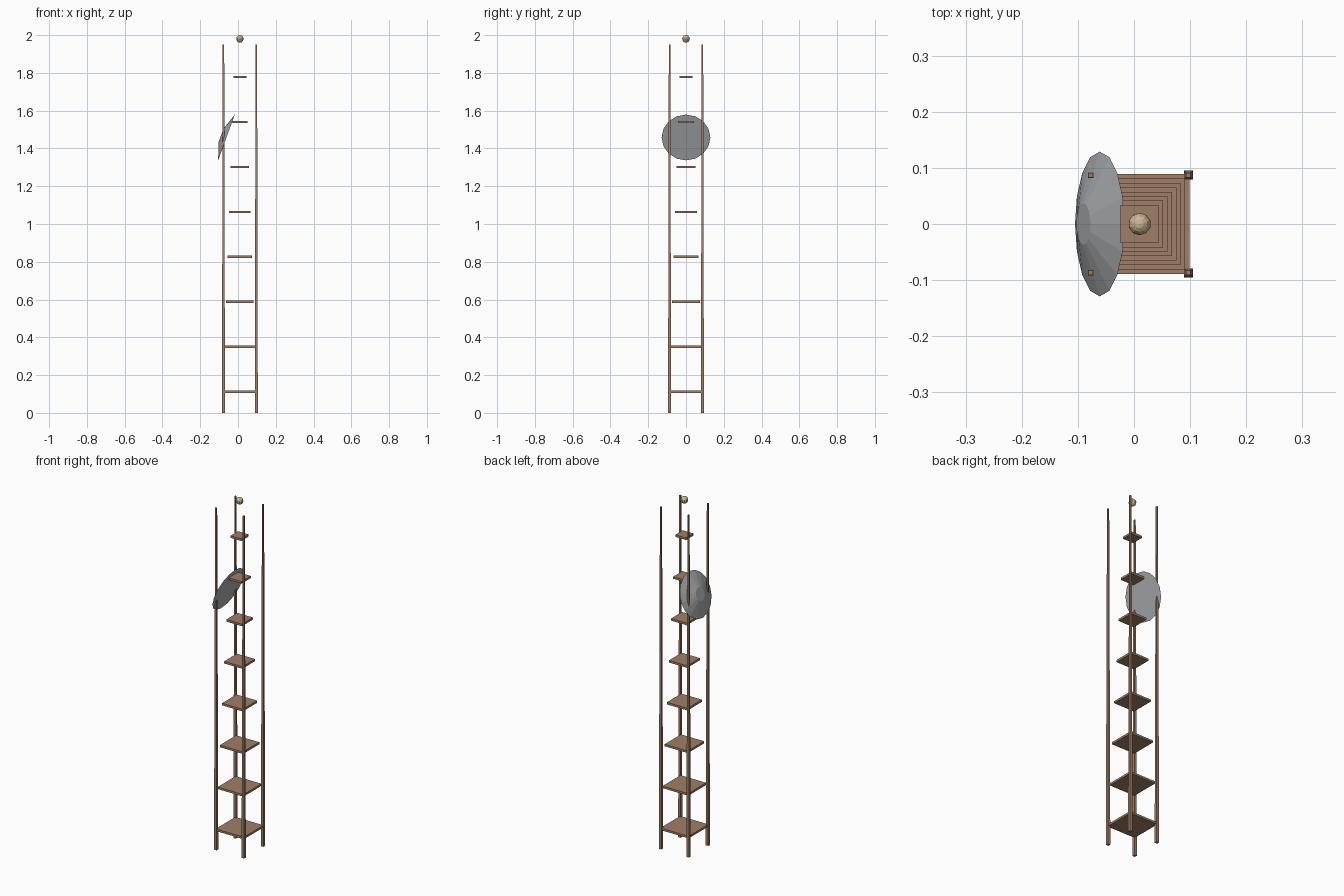
import bpy
from math import radians, pi, sqrt

cube = bpy.data.objects.get("Cube")
if cube:
    bpy.data.objects.remove(cube, do_unlink=True)


def material(name, rgb):
    mat = bpy.data.materials.new(name)
    mat.use_nodes = True
    color = (*rgb, 1)
    mat.diffuse_color = color
    mat.node_tree.nodes["Principled BSDF"].inputs["Base Color"].default_value = color
    return mat


brown = material("brown_timber", (0.35, 0.21, 0.135))
grey = material("grey_metal", (0.40, 0.41, 0.43))
tan = material("tan_lamp", (0.62, 0.47, 0.29))


def finish(name, mat):
    obj = bpy.context.object
    obj.name = name
    obj.data.materials.append(mat)
    return obj


CX = 0.01        # tower axis
LEG = 0.087      # leg offset from the axis
HEIGHT = 1.95

# Four tapered square legs
for side, sx in (("right", -1), ("left", 1)):
    for end, sy in (("front", -1), ("back", 1)):
        bpy.ops.mesh.primitive_cone_add(
            vertices=4, radius1=0.008 * sqrt(2), radius2=0.004 * sqrt(2),
            depth=HEIGHT, location=(CX + sx * LEG, sy * LEG, HEIGHT / 2),
            rotation=(0, 0, pi / 4))
        finish(f"{end}_{side}_leg", brown)

# Square platforms shrinking upwards
for i in range(8):
    width = 2 * (0.089 - 0.0079 * i)
    bpy.ops.mesh.primitive_cube_add(size=1, location=(CX, 0, 0.112 + 0.238 * i))
    platform = finish(f"platform_{i + 1}", brown)
    platform.scale = (width, width, 0.012)

# Shallow dish with its flat face turned inwards and slightly down
tilt = radians(-70)
bpy.ops.mesh.primitive_cone_add(vertices=16, radius1=0.129, radius2=0.037, depth=0.031)
dish = finish("dish", grey)
for v in dish.data.vertices:
    v.co.z += 0.031 / 2
dish.rotation_euler = (0, tilt, 0)
dish.location = (-0.061, 0, 1.458)

# Lamp ball above the tower
bpy.ops.mesh.primitive_uv_sphere_add(segments=10, ring_count=8, radius=0.02,
                                     location=(CX, 0, 1.98))
finish("lamp_ball", tan)
